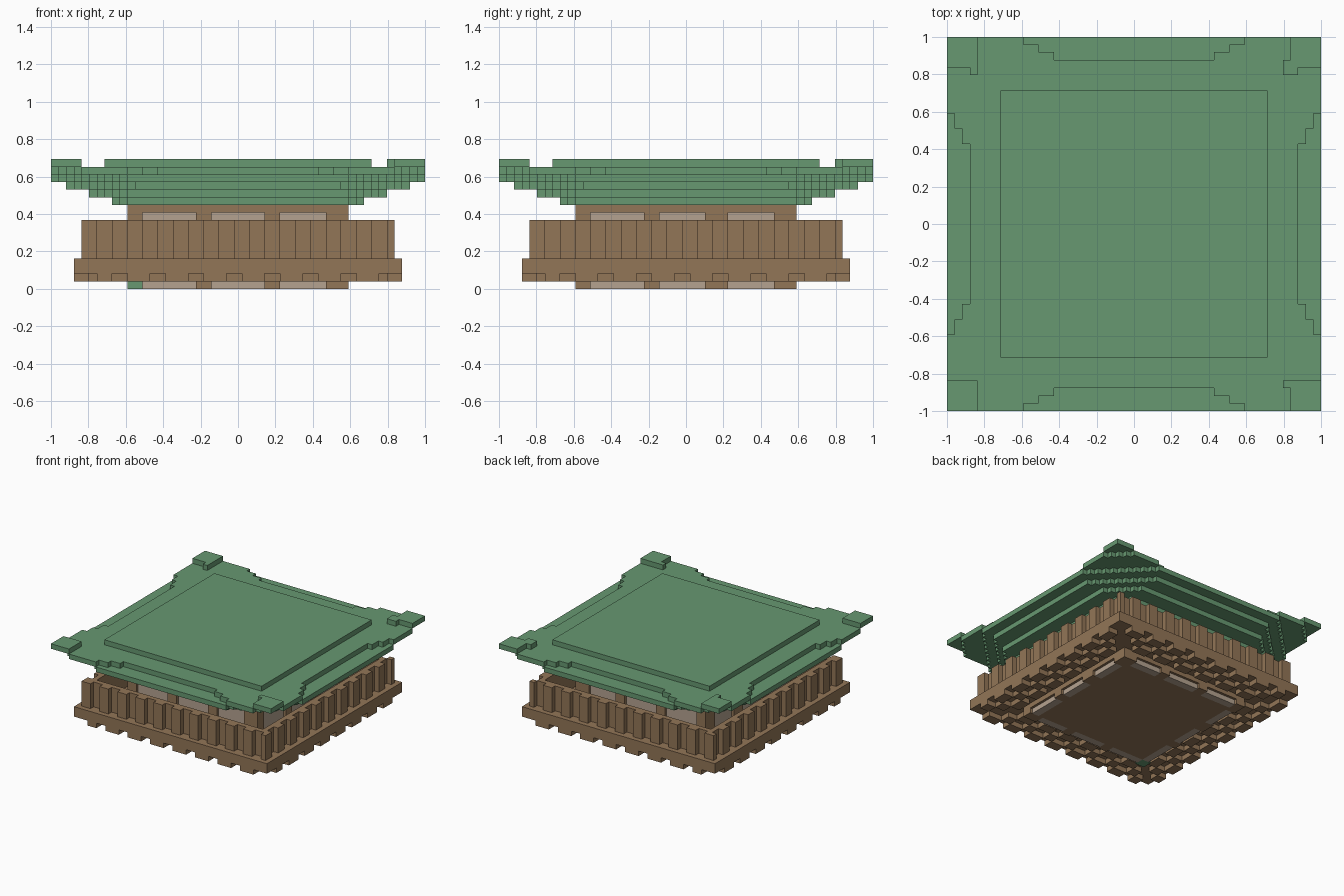
import bpy, bmesh

cube = bpy.data.objects.get("Cube")
if cube:
    bpy.data.objects.remove(cube, do_unlink=True)

V = 2 / 49      # size of one block
MID = 24.5      # block coordinates run 0..49 in x and y


def material(name, rgb):
    m = bpy.data.materials.new(name)
    m.use_nodes = True
    m.diffuse_color = (*rgb, 1)
    m.node_tree.nodes["Principled BSDF"].inputs["Base Color"].default_value = (*rgb, 1)
    return m


GREEN = material("roof green", (0.135, 0.315, 0.165))
BROWN = material("wood brown", (0.29, 0.18, 0.095))
BEIGE = material("panel beige", (0.46, 0.365, 0.28))


def finish(name, bm, mat):
    bmesh.ops.recalc_face_normals(bm, faces=bm.faces)
    mesh = bpy.data.meshes.new(name)
    bm.to_mesh(mesh)
    bm.free()
    mesh.materials.append(mat)
    ob = bpy.data.objects.new(name, mesh)
    bpy.context.collection.objects.link(ob)


def boxes(name, mat, items):
    """One object from boxes given in block units: x0, x1, y0, y1, z0, z1."""
    bm = bmesh.new()
    for x0, x1, y0, y1, z0, z1 in items:
        for v in bmesh.ops.create_cube(bm, size=1)["verts"]:
            v.co.x = (x0 + (v.co.x + .5) * (x1 - x0) - MID) * V
            v.co.y = (y0 + (v.co.y + .5) * (y1 - y0) - MID) * V
            v.co.z = (z0 + (v.co.z + .5) * (z1 - z0)) * V
    finish(name, bm, mat)


def on_side(side, a, b, d0, d1, z0, z1):
    """Box spanning a..b along a side, d0..d1 inwards from that side."""
    e0, e1 = 49 - d1, 49 - d0
    return {"front": (a, b, d0, d1, z0, z1), "back": (a, b, e0, e1, z0, z1),
            "right": (d0, d1, a, b, z0, z1), "left": (e0, e1, a, b, z0, z1)}[side]


SIDES = ("front", "back", "right", "left")


def roof_layer(name, half, leg, z, recess=()):
    """Square slab with stair-stepped corners and optional stepped side recesses."""
    quarter = []
    for i in range(leg):
        quarter += [(half - i, half - leg + i), (half - i - 1, half - leg + i)]
    quarter.append((half - leg, half))
    dip = []
    for i, x in enumerate(recess):
        dip += [(x, half - i), (x, half - i - 1)]
    quarter += dip + [(-x, y) for x, y in reversed(dip)]
    pts = []
    for _ in range(4):
        pts += quarter
        quarter = [(-y, x) for x, y in quarter]
    bm = bmesh.new()
    face = bm.faces.new([bm.verts.new((x * V, y * V, z * V)) for x, y in pts])
    top = bmesh.ops.extrude_face_region(bm, geom=[face])["geom"]
    bmesh.ops.translate(bm, vec=(0, 0, V),
                        verts=[g for g in top if isinstance(g, bmesh.types.BMVert)])
    finish(name, bm, GREEN)


# Flared roof, widening upwards
for name, half, leg, z in (("roof_eave_1", 16.5, 2, 11), ("roof_eave_2", 19.5, 5, 12),
                           ("roof_eave_3", 22.5, 9, 13), ("roof_eave_4", 24.5, 10, 14)):
    roof_layer(name, half, leg, z)
roof_layer("roof_deck", 24.5, 4, 15, recess=(14.5, 12.5, 10.5))
boxes("roof_top_slab", GREEN, [(7, 42, 7, 42, 16, 17)])

# Raised corner tips with their small inner steps
boxes("roof_corner_tips", GREEN,
      [(x, x + 4, y, y + 4, 16, 17) for x in (0, 45) for y in (0, 45)]
      + [(3, 4, 44, 45, 16, 17), (44, 45, 3, 4, 16, 17),
         (44, 45, 44, 46, 16, 17), (45, 46, 44, 45, 16, 17)])

# Core room: solid body, lintel and posts framing the panels
SPANS = {"front": ((12, 19), (21, 28), (30, 36)), "back": ((12, 19), (21, 28), (30, 36)),
         "right": ((12, 19), (21, 27), (30, 36)), "left": ((12, 19), (21, 27), (30, 36))}
boxes("core_body", BROWN, [(12, 37, 12, 37, 0, 11)])
boxes("core_lintel", BROWN, [(10, 39, 10, 39, 10, 11)])
posts, panels = [], []
for s in SIDES:
    (a0, a1), (b0, b1), (c0, c1) = SPANS[s]
    posts += [on_side(s, p, q, 10, 12, 0, 10)
              for p, q in ((12, a0), (a1, b0), (b1, c0), (c1, 37)) if q > p]
    panels += [on_side(s, p, q, 10.5, 12, 0, 10) for p, q in SPANS[s]]
posts += [(x, x + 2, y, y + 2, 1 if x == y == 10 else 0, 10)
          for x in (10, 37) for y in (10, 37)]
boxes("core_posts", BROWN, posts)
boxes("wall_panels", BEIGE, panels)
boxes("corner_foot", GREEN, [(10, 12, 10, 12, 0, 1)])

# Balcony floor
boxes("balcony_floor", BROWN, [(3, 46, 3, 46, 2, 4)])

# Staggered bracket blocks under the floor
brackets = []
for s in SIDES:
    brackets += [on_side(s, 6, 8, 3, 5, 1, 2)]
    brackets += [on_side(s, a, a + 3, 3, 5, 1, 2) for a in range(10, 43, 5)]
    brackets += [on_side(s, a, a + 2, 5, 7, 1, 2) for a in range(8, 43, 5)]
    brackets += [on_side(s, a, a + 3, 7, 9, 1, 2) for a in range(10, 38, 5)]
boxes("floor_brackets", BROWN, brackets)
boxes("core_base", BROWN, [(10, 39, 10, 39, 1, 2)])

# Corrugated balustrade: thin wall with pickets standing proud
rail = [on_side(s, 5, 44, 5, 6, 4, 9) for s in SIDES]
rail += [on_side(s, a, min(a + 2, 45), 4, 5, 4, 9) for s in SIDES for a in range(4, 45, 4)]
boxes("balustrade", BROWN, rail)
